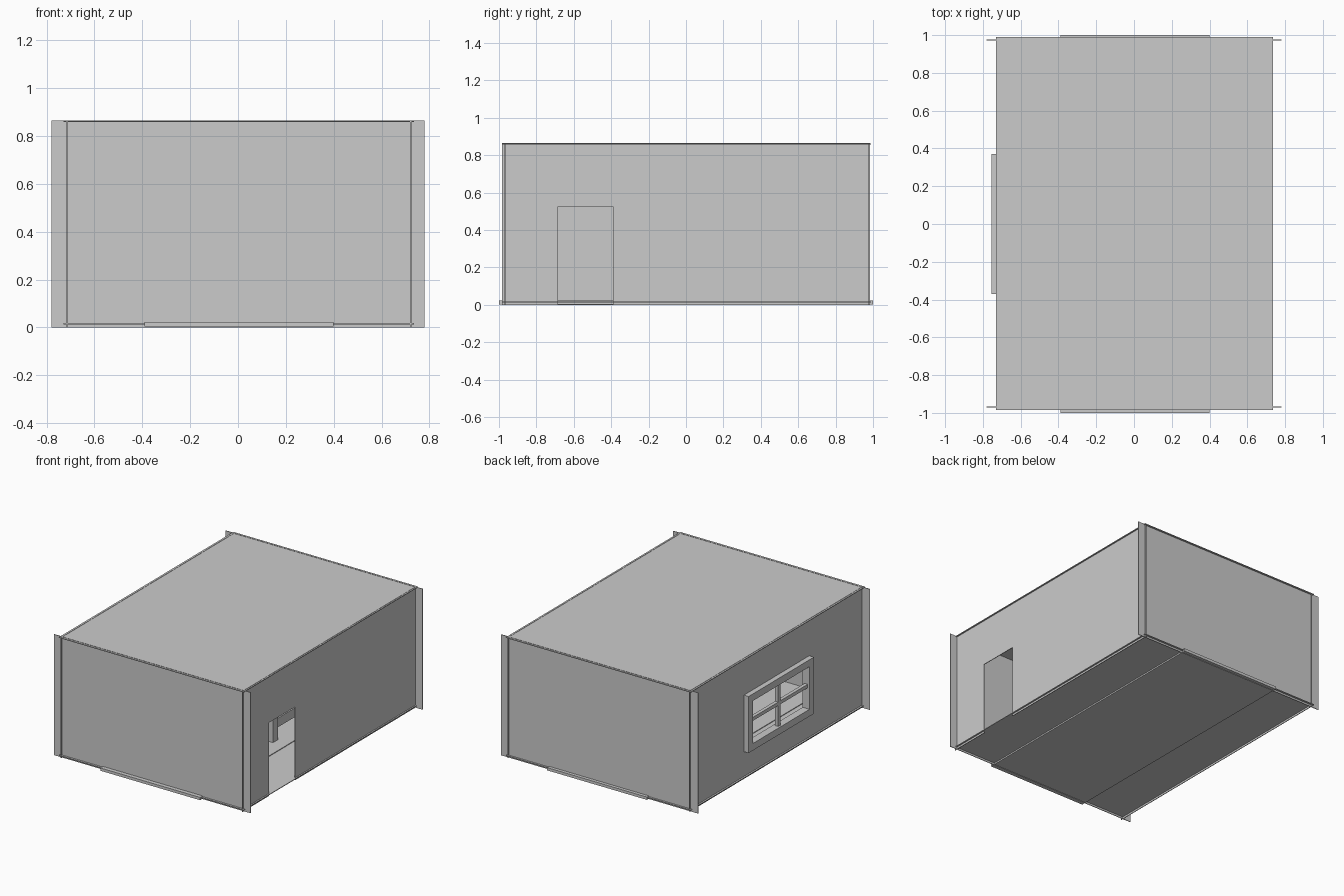
import bpy

if "Cube" in bpy.data.objects:
    bpy.data.objects.remove(bpy.data.objects["Cube"])


def box(name, x, y, z):
    """Box from (min, max) ranges on each axis."""
    bpy.ops.mesh.primitive_cube_add(size=1, location=[(a + b) / 2 for a, b in (x, y, z)])
    ob = bpy.context.object
    ob.name = name
    ob.scale = [b - a for a, b in (x, y, z)]
    bpy.ops.object.transform_apply(location=False, rotation=False, scale=True)
    return ob


def wall_with_opening(name, x, oy, oz):
    """Side wall made of panels around a rectangular opening."""
    y0, y1, z0, z1 = -0.985, 0.985, 0.0, 0.865
    parts = [box(name, x, (y0, oy[0]), (z0, z1)),
             box(name + "_far", x, (oy[1], y1), (z0, z1)),
             box(name + "_top", x, oy, (oz[1], z1))]
    if oz[0] > z0:
        parts.append(box(name + "_sill", x, oy, (z0, oz[0])))
    return parts


# Front and back walls, running past the side walls
box("front_wall", (-0.78, 0.78), (-0.971, -0.966), (0.0, 0.865))
box("back_wall", (-0.78, 0.78), (0.972, 0.977), (0.0, 0.865))

# Side walls: doorway on the right, window on the left
wall_with_opening("right_wall", (0.72, 0.725), (-0.685, -0.39), (0.0, 0.525))
wall_with_opening("left_wall", (-0.718, -0.713), (-0.325, 0.325), (0.245, 0.555))

# Roof and floor sheets, with the raised floor strip
box("roof", (-0.73, 0.735), (-0.985, 0.99), (0.858, 0.863))
box("floor", (-0.73, 0.735), (-0.985, 0.99), (0.013, 0.018))
box("floor_strip", (-0.39, 0.40), (-1.0, 1.0), (0.003, 0.023))

# Window frame and glazing bars
fx = (-0.755, -0.70)
for i, s in enumerate((-1, 1)):
    box(f"window_side_{i}", fx, sorted((s * 0.32, s * 0.37)), (0.195, 0.60))
for i, z in enumerate(((0.195, 0.245), (0.55, 0.60))):
    box(f"window_rail_{i}", fx, (-0.32, 0.32), z)
box("window_upright", (-0.74, -0.715), (-0.013, 0.013), (0.245, 0.55))
box("window_crossbar", (-0.74, -0.715), (-0.32, 0.32), (0.395, 0.42))

# Low furniture glimpsed through the doorway
box("bench_top", (-0.29, 0.29), (0.01, 0.56), (0.10, 0.165))
for i, x in enumerate(((-0.305, -0.25), (0.25, 0.305))):
    for j, y in enumerate(((-0.04, 0.015), (0.555, 0.61))):
        box(f"bench_leg_{i}{j}", x, y, (0.02, 0.19))
